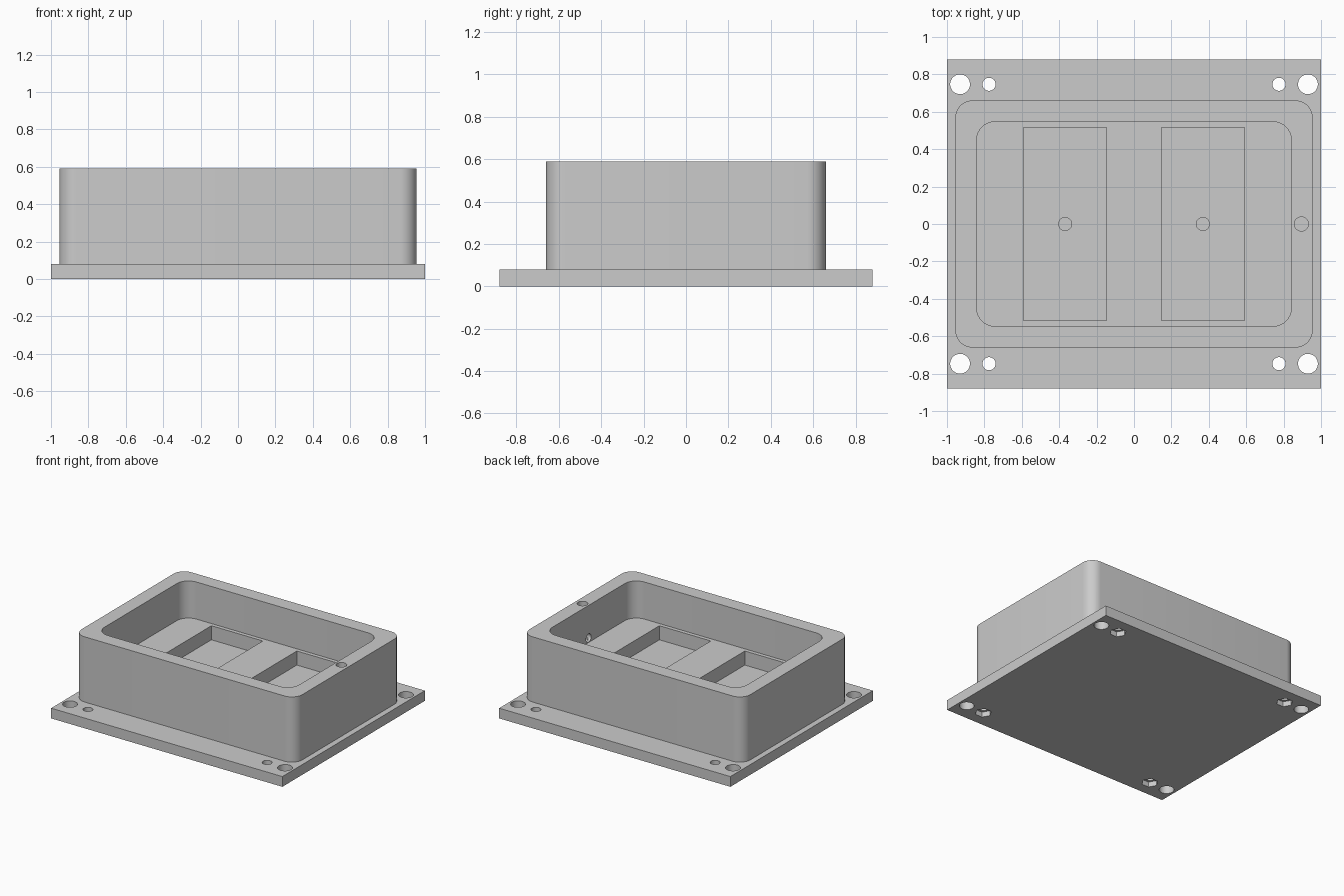
import bpy
import bmesh
import math
from mathutils import Matrix

default = bpy.data.objects.get("Cube")
if default:
    bpy.data.objects.remove(default, do_unlink=True)

grey = bpy.data.materials.new("plain grey")
grey.use_nodes = True
colour = (0.6, 0.6, 0.6, 1.0)
grey.diffuse_color = colour
grey.node_tree.nodes["Principled BSDF"].inputs["Base Color"].default_value = colour


def prism(name, outline, z0, z1, matrix=Matrix()):
    """Extrude a closed outline from z0 to z1."""
    bm = bmesh.new()
    bottom = bm.faces.new([bm.verts.new((x, y, z0)) for x, y in outline])
    top = bmesh.ops.extrude_face_region(bm, geom=[bottom])["geom"]
    moved = [v for v in top if isinstance(v, bmesh.types.BMVert)]
    bmesh.ops.translate(bm, verts=moved, vec=(0, 0, z1 - z0))
    bmesh.ops.recalc_face_normals(bm, faces=bm.faces)
    bm.transform(matrix)
    mesh = bpy.data.meshes.new(name)
    bm.to_mesh(mesh)
    bm.free()
    mesh.materials.append(grey)
    obj = bpy.data.objects.new(name, mesh)
    bpy.context.collection.objects.link(obj)
    return obj


def circle(x, y, r, n=32):
    return [(x + r * math.cos(math.tau * i / n), y + r * math.sin(math.tau * i / n))
            for i in range(n)]


def rounded(hx, hy, r, n=10):
    pts = []
    for q, (sx, sy) in enumerate([(1, 1), (-1, 1), (-1, -1), (1, -1)]):
        for i in range(n + 1):
            a = math.pi / 2 * (q + i / n)
            pts.append((sx * (hx - r) + r * math.cos(a), sy * (hy - r) + r * math.sin(a)))
    return pts


def rect(x0, x1, hy):
    return [(x0, -hy), (x1, -hy), (x1, hy), (x0, hy)]


def combine(target, tool, operation="DIFFERENCE"):
    """Apply a boolean and discard its tool."""
    tool.hide_render = True
    bpy.context.view_layer.objects.active = target
    mod = target.modifiers.new("combine", "BOOLEAN")
    mod.operation = operation
    mod.solver = "EXACT"
    mod.object = tool
    bpy.ops.object.modifier_apply(modifier=mod.name)
    bpy.data.objects.remove(tool, do_unlink=True)


# Flange plate with the rounded box on top
housing = prism("housing", rect(-1, 1, 0.88), 0, 0.08)
combine(housing, prism("box", rounded(0.955, 0.66, 0.09), 0.04, 0.59), "UNION")

# Open cavity
combine(housing, prism("cavity", rounded(0.842, 0.547, 0.1), 0.30, 0.7))

# Floor pockets, each with a small blind hole
for side in (-1, 1):
    x0, x1 = sorted((side * 0.147, side * 0.592))
    combine(housing, prism("pocket", rect(x0, x1, 0.517), 0.19, 0.45))
    combine(housing, prism("pocket_hole", circle(side * 0.368, 0, 0.035), 0.10, 0.25))

# Cable hole down through the rim and out into the cavity
combine(housing, prism("rim_hole", circle(0.895, 0, 0.038), 0.30, 0.7))
sideways = Matrix.Translation((0, 0, 0.335)) @ Matrix.Rotation(math.pi / 2, 4, "Y")
combine(housing, prism("cable_exit", circle(0, 0, 0.032), 0.80, 0.895, sideways))

# Corner mounting holes and screw holes with hexagonal nut recesses
for sx in (-1, 1):
    for sy in (-1, 1):
        y = sy * 0.747
        combine(housing, prism("mounting_hole", circle(sx * 0.93, y, 0.053), -0.1, 0.2))
        combine(housing, prism("screw_hole", circle(sx * 0.775, y, 0.035), -0.1, 0.2))
        combine(housing, prism("nut_recess", circle(sx * 0.775, y, 0.06, 6), -0.1, 0.04))

# Smooth round corners, sharp edges
bpy.ops.object.select_all(action="DESELECT")
housing.select_set(True)
bpy.context.view_layer.objects.active = housing
bpy.ops.object.shade_smooth_by_angle(angle=math.radians(30))
